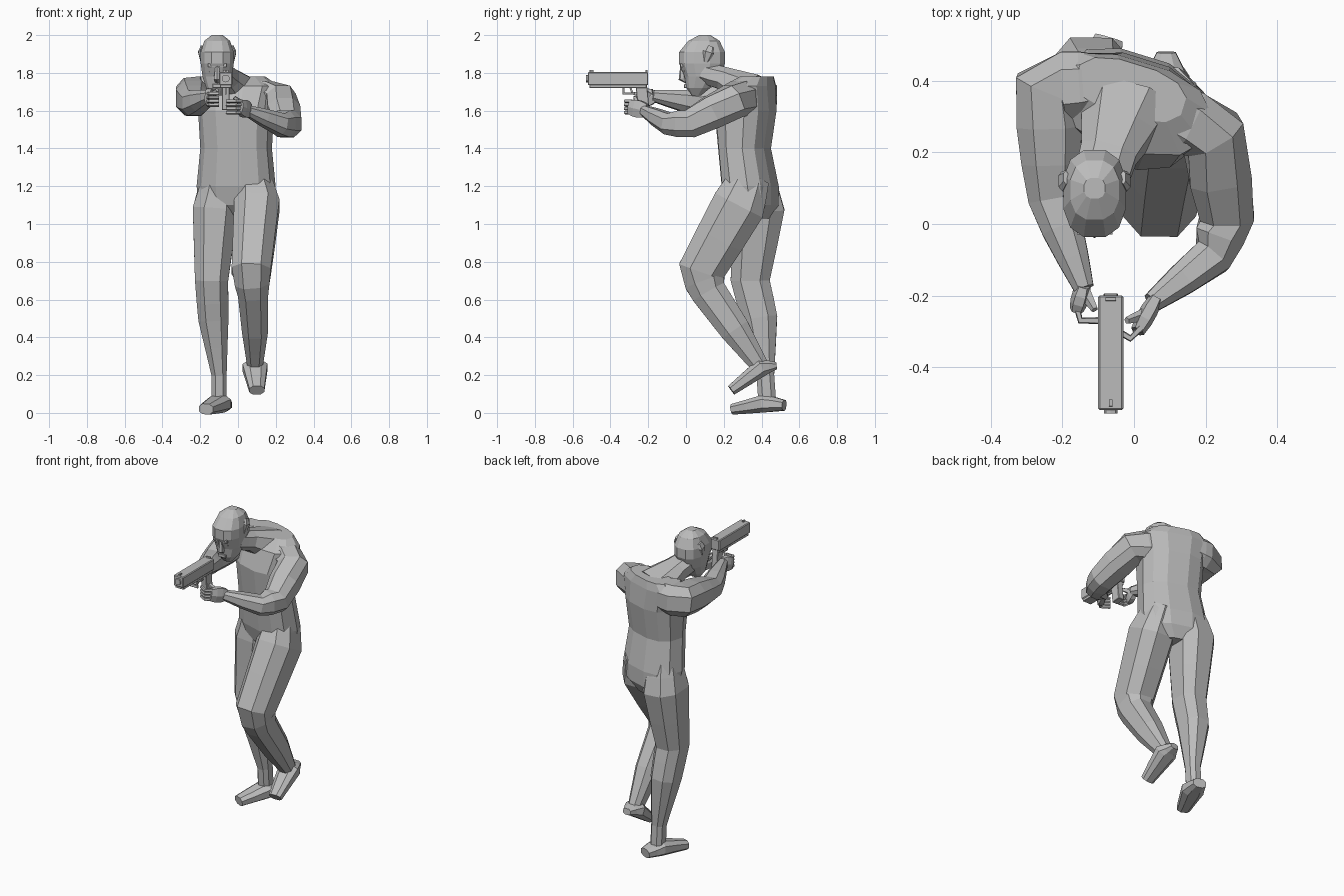
import bpy
import bmesh
import math
from mathutils import Vector, Matrix

cube = bpy.data.objects.get("Cube")
if cube:
    bpy.data.objects.remove(cube, do_unlink=True)

# One plain grey for the whole figure
shade = 0.5
grey = bpy.data.materials.new("plain_grey")
grey.use_nodes = True
grey.diffuse_color = (shade, shade, shade, 1)
surface = grey.node_tree.nodes["Principled BSDF"]
surface.inputs["Base Color"].default_value = grey.diffuse_color

SIDEWAYS = Vector((1, 0, 0))
UPWARD = Vector((0, 0, 1))


def finish(name, bm):
    """Turn a bmesh into a flat shaded object."""
    bmesh.ops.recalc_face_normals(bm, faces=bm.faces)
    mesh = bpy.data.meshes.new(name)
    bm.to_mesh(mesh)
    bm.free()
    mesh.materials.append(grey)
    obj = bpy.data.objects.new(name, mesh)
    bpy.context.scene.collection.objects.link(obj)
    return obj


def skin_rings(name, rings):
    """Bridge equal rings of points and cap both ends."""
    bm = bmesh.new()
    loops = [[bm.verts.new(point) for point in ring] for ring in rings]
    for low, high in zip(loops, loops[1:]):
        for i in range(len(low)):
            bm.faces.new((low[i - 1], low[i], high[i], high[i - 1]))
    bm.faces.new(loops[0])
    bm.faces.new(loops[-1])
    return finish(name, bm)


def ring_points(center, side, depth, sides):
    """Slightly squared oval spanned by two half axes."""
    points = []
    for i in range(sides):
        angle = math.tau * (i + 0.5) / sides
        c, s = math.cos(angle), math.sin(angle)
        c = math.copysign(abs(c) ** 0.8, c)
        s = math.copysign(abs(s) ** 0.8, s)
        points.append(center + side * c + depth * s)
    return points


def limb(name, joints, width=1.0, sides=8, steps=3, bulge=0.0, across=SIDEWAYS):
    """Tube through joints (x, y, z, radius), swelling between them like muscle."""
    stations = []
    for start, end in zip(joints, joints[1:]):
        for k in range(steps):
            t = k / steps
            x, y, z, radius = (a + (b - a) * t for a, b in zip(start, end))
            swell = 1 + bulge * math.sin(math.pi * t)
            stations.append((Vector((x, y, z)), radius * swell))
    stations.append((Vector(joints[-1][:3]), joints[-1][3]))
    rings = []
    for i, (center, radius) in enumerate(stations):
        before = stations[max(i - 1, 0)][0]
        after = stations[min(i + 1, len(stations) - 1)][0]
        tangent = (after - before).normalized()
        side = (across - tangent * across.dot(tangent)).normalized()
        depth = tangent.cross(side)
        rings.append(ring_points(center, side * radius * width, depth * radius, sides))
    return skin_rings(name, rings)


def stack(name, x, levels, yaw=0.0):
    """Level rings; each level is height, half width, front y, back y."""
    turn = Matrix.Rotation(yaw, 3, "Z")
    rings = []
    for z, half, front, back in levels:
        center = Vector((x, (front + back) / 2, z))
        depth = turn @ Vector((0, (back - front) / 2, 0))
        rings.append(ring_points(center, turn @ SIDEWAYS * half, depth, sides=12))
    return skin_rings(name, rings)


def block(name, center, size, tilt=0.0):
    """Box with finely chamfered edges."""
    bm = bmesh.new()
    place = Matrix.Translation(center) @ Matrix.Rotation(tilt, 4, "X")
    bmesh.ops.create_cube(bm, size=1, matrix=place @ Matrix.Diagonal((*size, 1)))
    bmesh.ops.bevel(bm, geom=bm.edges[:], offset=min(size) / 15, segments=1, affect="EDGES")
    return finish(name, bm)


# Torso, twisted so the left shoulder leads
stack("torso", -0.01, [
    (1.03, 0.1, 0.3, 0.44),
    (1.1, 0.2, 0.23, 0.48),
    (1.2, 0.21, 0.2, 0.48),
    (1.4, 0.19, 0.18, 0.44),
    (1.6, 0.2, 0.16, 0.47),
    (1.73, 0.23, 0.21, 0.46),
    (1.78, 0.16, 0.3, 0.45),
], yaw=-0.3)

# Neck, leaning forward and spreading into the shoulders
limb("neck", [(-0.1, 0.1, 1.8, 0.06), (-0.07, 0.2, 1.77, 0.065), (-0.02, 0.35, 1.69, 0.11)],
     width=1.3, steps=2)

# Head, chin to crown
HEAD = -0.11
stack("head", HEAD, [
    (1.68, 0.03, 0.03, 0.08),
    (1.72, 0.06, 0.0, 0.13),
    (1.78, 0.08, -0.01, 0.18),
    (1.85, 0.09, -0.04, 0.21),
    (1.91, 0.09, -0.04, 0.21),
    (1.97, 0.07, 0.01, 0.18),
    (2, 0.03, 0.07, 0.13),
])

# Face details, mirrored about the middle of the head
limb("nose", [(HEAD, -0.02, 1.84, 0.01), (HEAD, -0.02, 1.77, 0.02), (HEAD, 0.01, 1.75, 0.01)],
     sides=6, steps=1)
block("lips", (HEAD, 0, 1.73), (0.05, 0.02, 0.02))
for label, way in (("right", -1), ("left", 1)):
    eye = HEAD + way * 0.03
    ear = HEAD + way * 0.08
    block(label + "_brow", (eye, -0.02, 1.84), (0.04, 0.02, 0.02))
    block(label + "_eye", (eye, 0, 1.81), (0.03, 0.02, 0.01))
    limb(label + "_ear", [(ear, 0.1, 1.84, 0.01), (ear + way * 0.01, 0.12, 1.91, 0.03),
                          (ear, 0.13, 1.94, 0.02)], width=0.4, sides=6, steps=1)

# Legs: the left is bent with the foot lifted, the right carries the weight
limb("left_leg", [(0.08, 0.34, 1.25, 0.11), (0.1, 0.28, 1.1, 0.15), (0.07, 0.08, 0.75, 0.13),
                  (0.08, 0.12, 0.64, 0.1), (0.09, 0.26, 0.44, 0.085), (0.09, 0.39, 0.25, 0.05)],
     width=0.85, steps=2)
limb("right_leg", [(-0.1, 0.36, 1.25, 0.11), (-0.12, 0.38, 1.08, 0.15), (-0.14, 0.34, 0.7, 0.11),
                   (-0.13, 0.39, 0.5, 0.1), (-0.1, 0.42, 0.2, 0.05), (-0.1, 0.43, 0.06, 0.05)],
     width=0.85, steps=2)

# Feet, heel to toe
limb("left_foot", [(0.09, 0.48, 0.25, 0.02), (0.09, 0.4, 0.24, 0.05), (0.1, 0.24, 0.12, 0.03)],
     width=1.4, steps=2)
limb("right_foot", [(-0.07, 0.52, 0.04, 0.03), (-0.1, 0.42, 0.05, 0.05), (-0.17, 0.25, 0.02, 0.03)],
     width=1.4, steps=2)

# Arms, shoulder to wrist
limb("left_arm", [(0.08, 0.32, 1.68, 0.09), (0.22, 0.25, 1.65, 0.095), (0.26, 0.02, 1.53, 0.08),
                  (0.22, -0.09, 1.53, 0.06), (0.05, -0.22, 1.6, 0.03)],
     steps=2, bulge=0.06, across=UPWARD)
limb("right_arm", [(-0.1, 0.39, 1.69, 0.09), (-0.24, 0.38, 1.68, 0.1), (-0.23, 0.07, 1.64, 0.07),
                   (-0.14, -0.18, 1.68, 0.03)], bulge=0.1, across=UPWARD)

# Hands: palm, four curled fingers and a thumb
limb("left_palm", [(0.06, -0.21, 1.6, 0.02), (0.01, -0.3, 1.62, 0.02)],
     width=2, sides=6, bulge=0.3, across=UPWARD)
limb("right_palm", [(-0.14, -0.17, 1.68, 0.02), (-0.16, -0.24, 1.66, 0.02)],
     width=2, sides=6, bulge=0.3, across=UPWARD)
for i in range(4):
    left = 1.59 + i * 0.02
    right = left + 0.04
    limb(f"left_finger_{i + 1}", [(0.02, -0.29, left, 0.01), (-0.01, -0.32, left, 0.01),
                                  (-0.06, -0.29, left, 0.01)],
         sides=5, steps=1, across=UPWARD)
    limb(f"right_finger_{i + 1}", [(-0.16, -0.23, right, 0.01), (-0.15, -0.27, right, 0.01),
                                   (-0.1, -0.27, right, 0.01)],
         sides=5, steps=1, across=UPWARD)
limb("left_thumb", [(0.04, -0.25, 1.62, 0.02), (-0.02, -0.27, 1.67, 0.01)], sides=5, steps=2)
limb("right_thumb", [(-0.14, -0.19, 1.68, 0.02), (-0.11, -0.24, 1.71, 0.01)], sides=5, steps=2)

# Pistol, all parts on one middle plane
GUN = -0.065
block("pistol_slide", (GUN, -0.36, 1.77), (0.07, 0.32, 0.07))
block("pistol_frame", (GUN, -0.36, 1.73), (0.06, 0.3, 0.02))
block("pistol_grip", (GUN, -0.23, 1.67), (0.04, 0.06, 0.13), tilt=0.1)
block("rear_sight", (GUN, -0.21, 1.81), (0.03, 0.01, 0.01))
block("front_sight", (GUN, -0.5, 1.81), (0.01, 0.02, 0.01))
limb("muzzle", [(GUN, -0.5, 1.77, 0.02), (GUN, -0.53, 1.77, 0.02)], sides=10, steps=1)
block("guard_bottom", (GUN, -0.3, 1.69), (0.01, 0.06, 0.01))
block("guard_front", (GUN, -0.33, 1.71), (0.01, 0.01, 0.05))
block("trigger", (GUN, -0.29, 1.71), (0.01, 0.01, 0.03), tilt=0.3)
